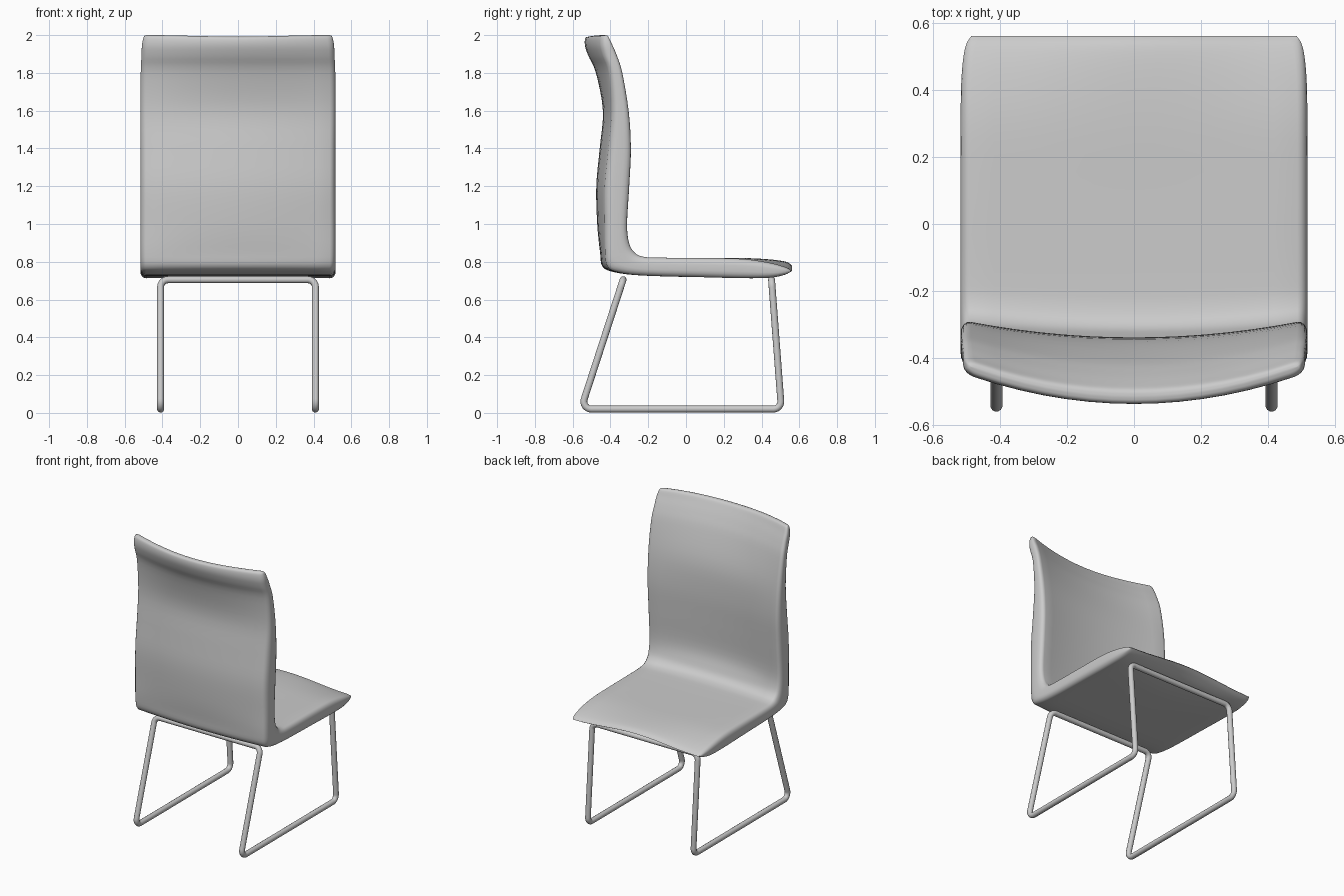
import bpy, bmesh, math
from mathutils import Vector

if "Cube" in bpy.data.objects:
    bpy.data.objects.remove(bpy.data.objects["Cube"])

# Shell stations from backrest top to seat tip:
# inner y, z | outer y, z | backward bow, upward lift at centre | half width
ROWS = [
    (-.425, 2.0, -.425, 2.0, .09, -.008, .485),
    (-.405, 1.993, -.443, 1.99, .09, -.006, .498),
    (-.385, 1.955, -.445, 1.945, .09, 0, .508),
    (-.357, 1.89, -.432, 1.89, .085, 0, .511),
    (-.33, 1.8, -.402, 1.8, .075, 0, .515),
    (-.298, 1.6, -.388, 1.6, .052, 0, .517),
    (-.286, 1.4, -.405, 1.4, .052, 0, .517),
    (-.295, 1.2, -.425, 1.2, .05, 0, .517),
    (-.307, 1.0, -.425, 1.0, .045, 0, .517),
    (-.298, .9, -.425, .85, .03, 0, .517),
    (-.27, .85, -.412, .775, .03, 0, .517),
    (-.23, .828, -.36, .745, .02, 0, .517),
    (-.15, .822, -.22, .727, .01, 0, .517),
    (.1, .82, .1, .718, 0, 0, .517),
    (.3, .815, .3, .713, 0, .005, .517),
    (.44, .795, .44, .715, 0, .018, .514),
    (.53, .77, .52, .73, 0, .03, .503),
    (.56, .75, .56, .75, 0, .03, .485),
]


def smooth_rows(rows, sub=4):
    """Catmull-Rom interpolation between stations."""
    out = []
    for i in range(len(rows) - 1):
        quad = [rows[max(i - 1, 0)], rows[i], rows[i + 1], rows[min(i + 2, len(rows) - 1)]]
        for k in range(sub):
            t = k / sub
            out.append([0.5 * (2 * b + (c - a) * t + (2 * a - 5 * b + 4 * c - d) * t * t
                               + (3 * b - a - 3 * c + d) * t ** 3) for a, b, c, d in zip(*quad)])
    return out + [list(rows[-1])]


def section(w, r=.03, n=14, m=4):
    """Rounded slab outline as (x, thickness fraction)."""
    pts = [((w - r) * (2 * i / n - 1), 1) for i in range(n)]
    arc = [(math.cos(a), math.sin(a)) for a in (math.pi / 2 * (1 - k / m) for k in range(m + 1))]
    side = [(w - r + r * c, .65 + .35 * s) for c, s in arc]
    side += [(x, 1 - t) for x, t in reversed(side)]
    pts += side
    pts += [((w - r) * (1 - 2 * i / n), 0) for i in range(1, n)]
    pts += [(-x, t) for x, t in reversed(side)][:-1]
    return pts


# Seat and backrest: one continuous padded shell
bm = bmesh.new()
rings = []
for fy, fz, by, bz, bow, lift, w in smooth_rows(ROWS):
    ring = []
    for x, t in section(w):
        u = x / w
        y = by + (fy - by) * t - bow * (1 - u * u)
        z = bz + (fz - bz) * t + lift * (1 + math.cos(math.pi * u)) / 2
        ring.append(bm.verts.new((x, y, z)))
    rings.append(ring)
for a, b in zip(rings, rings[1:]):
    for i in range(len(a)):
        j = (i + 1) % len(a)
        bm.faces.new((a[i], a[j], b[j], b[i]))
bmesh.ops.remove_doubles(bm, verts=bm.verts, dist=1e-5)
bmesh.ops.recalc_face_normals(bm, faces=bm.faces)
mesh = bpy.data.meshes.new("seat_shell")
bm.to_mesh(mesh)
bm.free()
shell = bpy.data.objects.new("seat_shell", mesh)
bpy.context.collection.objects.link(shell)

# Leg frame: one closed bent tube
half = [(.41, -.333, .705), (.41, -.556, .02), (.41, .505, .02), (.41, .453, .705)]
corners = [Vector(p) for p in half] + [Vector((-x, y, z)) for x, y, z in reversed(half)]
path = []
for i, c in enumerate(corners):
    d0 = (corners[i - 1] - c).normalized()
    d1 = (corners[(i + 1) % len(corners)] - c).normalized()
    ang = d0.angle(d1)
    r = .04
    centre = c + (d0 + d1).normalized() * r / math.sin(ang / 2)
    s = c + d0 * r / math.tan(ang / 2) - centre
    e = c + d1 * r / math.tan(ang / 2) - centre
    turn = s.angle(e)
    for k in range(9):
        t = k / 8
        path.append(centre + (s * math.sin((1 - t) * turn) + e * math.sin(t * turn)) / math.sin(turn))
curve = bpy.data.curves.new("leg_frame", 'CURVE')
curve.dimensions = '3D'
curve.bevel_depth = .0185
curve.bevel_resolution = 4
spline = curve.splines.new('POLY')
spline.points.add(len(path) - 1)
for p, co in zip(spline.points, path):
    p.co = (*co, 1)
spline.use_cyclic_u = True
frame = bpy.data.objects.new("leg_frame", curve)
bpy.context.collection.objects.link(frame)
bpy.context.view_layer.objects.active = frame
frame.select_set(True)
bpy.ops.object.convert(target='MESH')

# Smooth shading
bpy.ops.object.select_all(action='DESELECT')
for ob in (shell, bpy.data.objects["leg_frame"]):
    ob.select_set(True)
    bpy.context.view_layer.objects.active = ob
bpy.ops.object.shade_smooth_by_angle(angle=math.radians(40))
